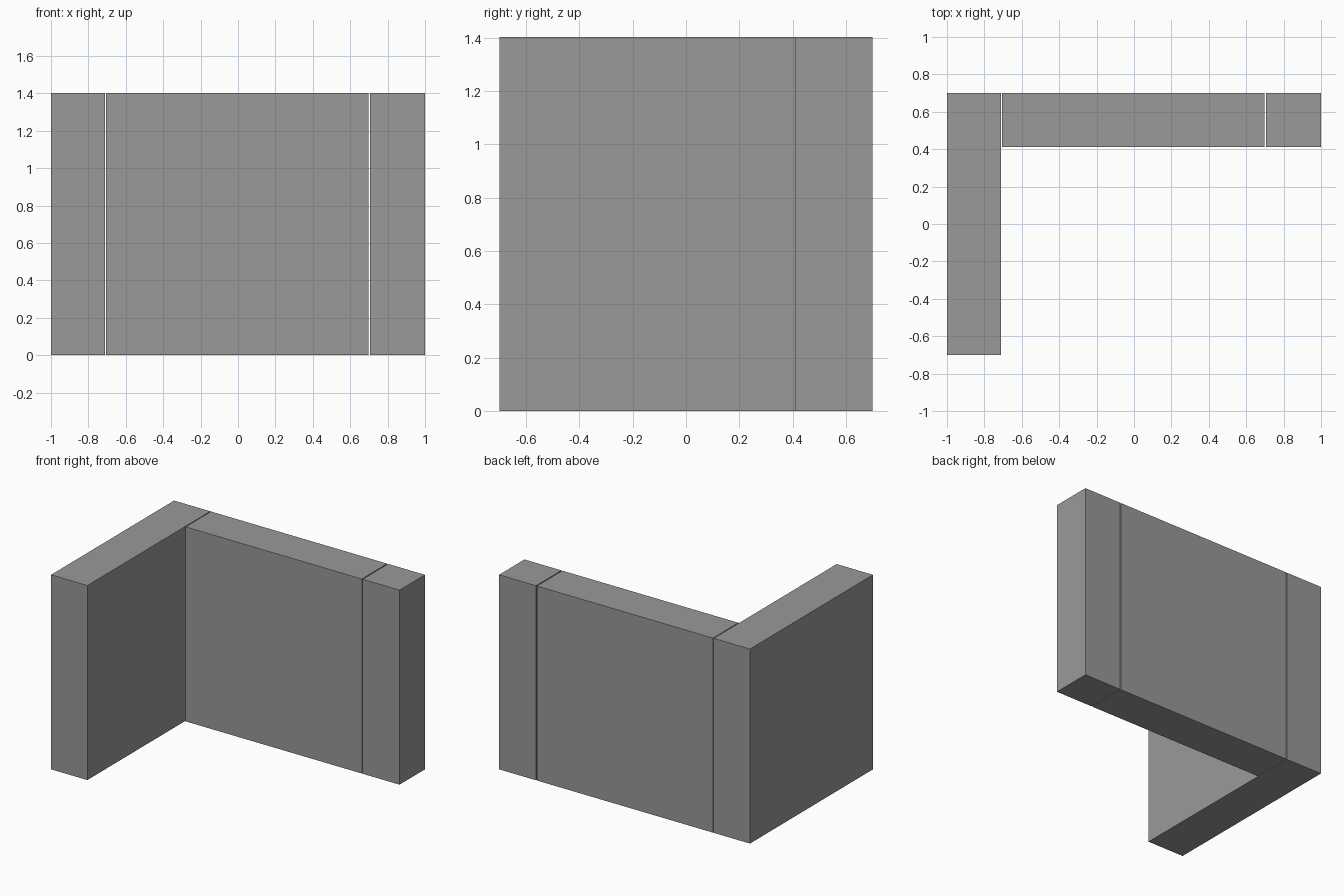
import bpy

if "Cube" in bpy.data.objects:
    bpy.data.objects.remove(bpy.data.objects["Cube"])

HEIGHT = 1.402
THICK = 0.289
BACK = 0.70

# Dark grey shared by all parts
grey = bpy.data.materials.new("dark_grey")
grey.diffuse_color = (0.32, 0.32, 0.32, 1.0)
grey.use_nodes = True
grey.node_tree.nodes["Principled BSDF"].inputs["Base Color"].default_value = grey.diffuse_color


def slab(name, x0, x1, y0, y1):
    """Upright box standing on the ground between the given limits."""
    bpy.ops.mesh.primitive_cube_add(
        size=1, location=((x0 + x1) / 2, (y0 + y1) / 2, HEIGHT / 2))
    ob = bpy.context.object
    ob.name = name
    ob.scale = (x1 - x0, y1 - y0, HEIGHT)
    bpy.ops.object.transform_apply(location=False, rotation=False, scale=True)
    ob.data.materials.append(grey)
    return ob


# Long side wall running front to back
slab("side_wall", -1.0, -1.0 + THICK, -BACK, BACK)
# Back wall, separated from its neighbours by thin gaps
slab("back_wall", -0.705, 0.699, BACK - THICK, BACK)
# Square end post
slab("end_post", 0.706, 1.0, BACK - THICK, BACK)
